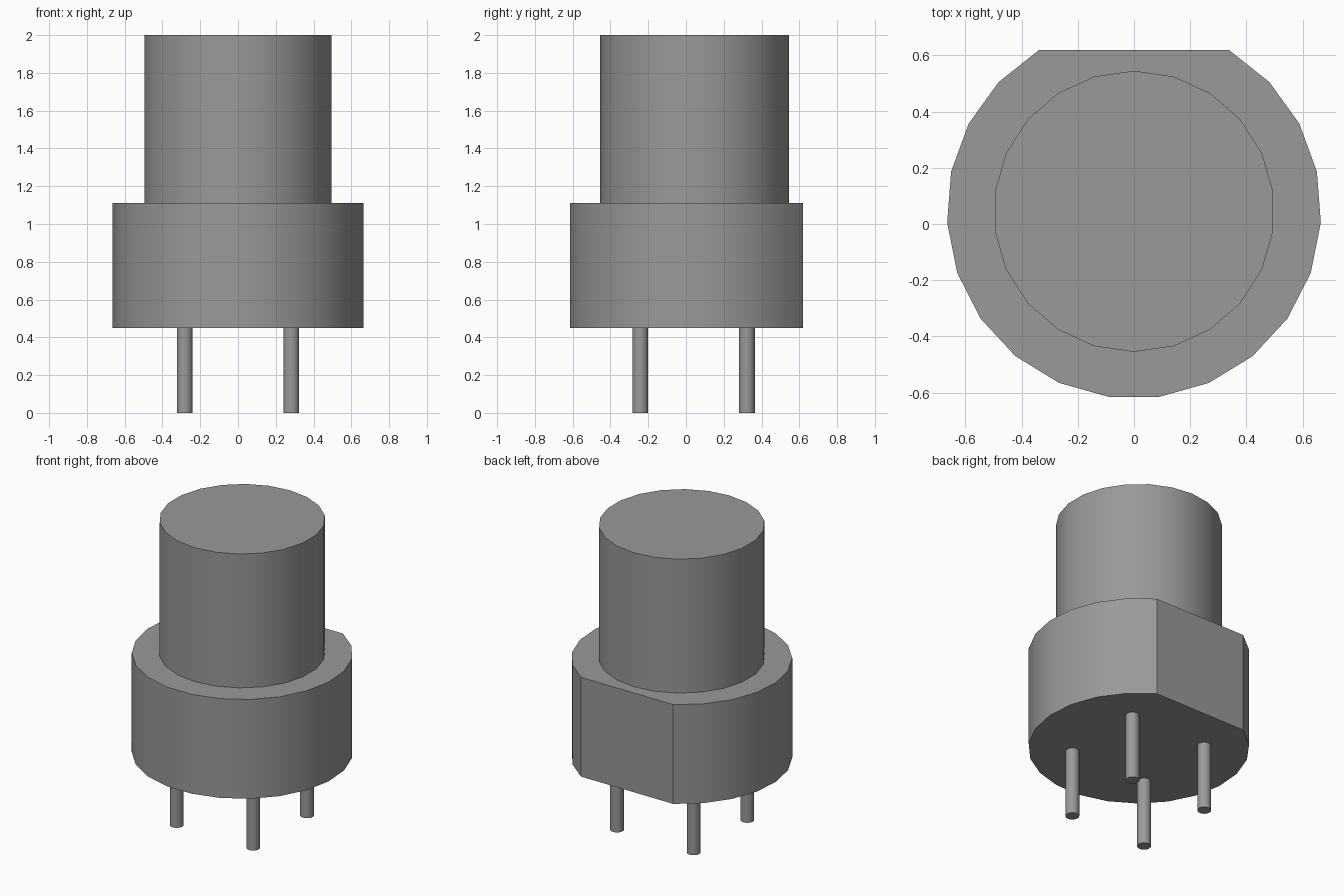
import bpy, bmesh, math

cube = bpy.data.objects.get("Cube")
if cube:
    bpy.data.objects.remove(cube, do_unlink=True)

grey = bpy.data.materials.new("mid_grey")
grey.use_nodes = True
colour = (0.32, 0.32, 0.32, 1.0)
grey.diffuse_color = colour
grey.node_tree.nodes["Principled BSDF"].inputs["Base Color"].default_value = colour

CENTRE_Y = 0.045  # axis of the round parts; the flat lies behind it


def arc(cx, cy, radius, start, end, steps, closed=False):
    """Points along an arc, angles in degrees."""
    count = steps if closed else steps + 1
    angles = [math.radians(start + (end - start) * i / steps) for i in range(count)]
    return [(cx + radius * math.cos(a), cy + radius * math.sin(a)) for a in angles]


def prism(name, outline, z0, z1):
    """Extrude a flat outline upward into a smooth-sided solid."""
    bm = bmesh.new()
    base = bm.faces.new([bm.verts.new((x, y, z0)) for x, y in outline])
    top = bmesh.ops.extrude_face_region(bm, geom=[base], use_keep_orig=True)
    verts = [g for g in top["geom"] if isinstance(g, bmesh.types.BMVert)]
    bmesh.ops.translate(bm, verts=verts, vec=(0, 0, z1 - z0))
    bmesh.ops.recalc_face_normals(bm, faces=bm.faces)
    mesh = bpy.data.meshes.new(name)
    bm.to_mesh(mesh)
    bm.free()
    mesh.materials.append(grey)
    obj = bpy.data.objects.new(name, mesh)
    bpy.context.collection.objects.link(obj)
    bpy.ops.object.select_all(action="DESELECT")
    obj.select_set(True)
    bpy.context.view_layer.objects.active = obj
    bpy.ops.object.shade_smooth_by_angle(angle=math.radians(30))
    return obj


# Wide body: an open arc whose closing edge is the flat at the back
prism("body", arc(0, CENTRE_Y, 0.666, 90 + 30.6, 360 + 90 - 30.6, 19), 0.45, 1.11)

# Button on top
prism("button", arc(0, CENTRE_Y, 0.5, 90, 450, 22, closed=True), 1.11, 2.0)

# Four pins under the body
for side, sx in (("right", -1), ("left", 1)):
    for end, sy in (("front", -1), ("back", 1)):
        outline = arc(sx * 0.282, 0.04 + sy * 0.282, 0.042, 0, 360, 16, closed=True)
        prism(f"{end}_{side}_pin", outline, 0.0, 0.45)
